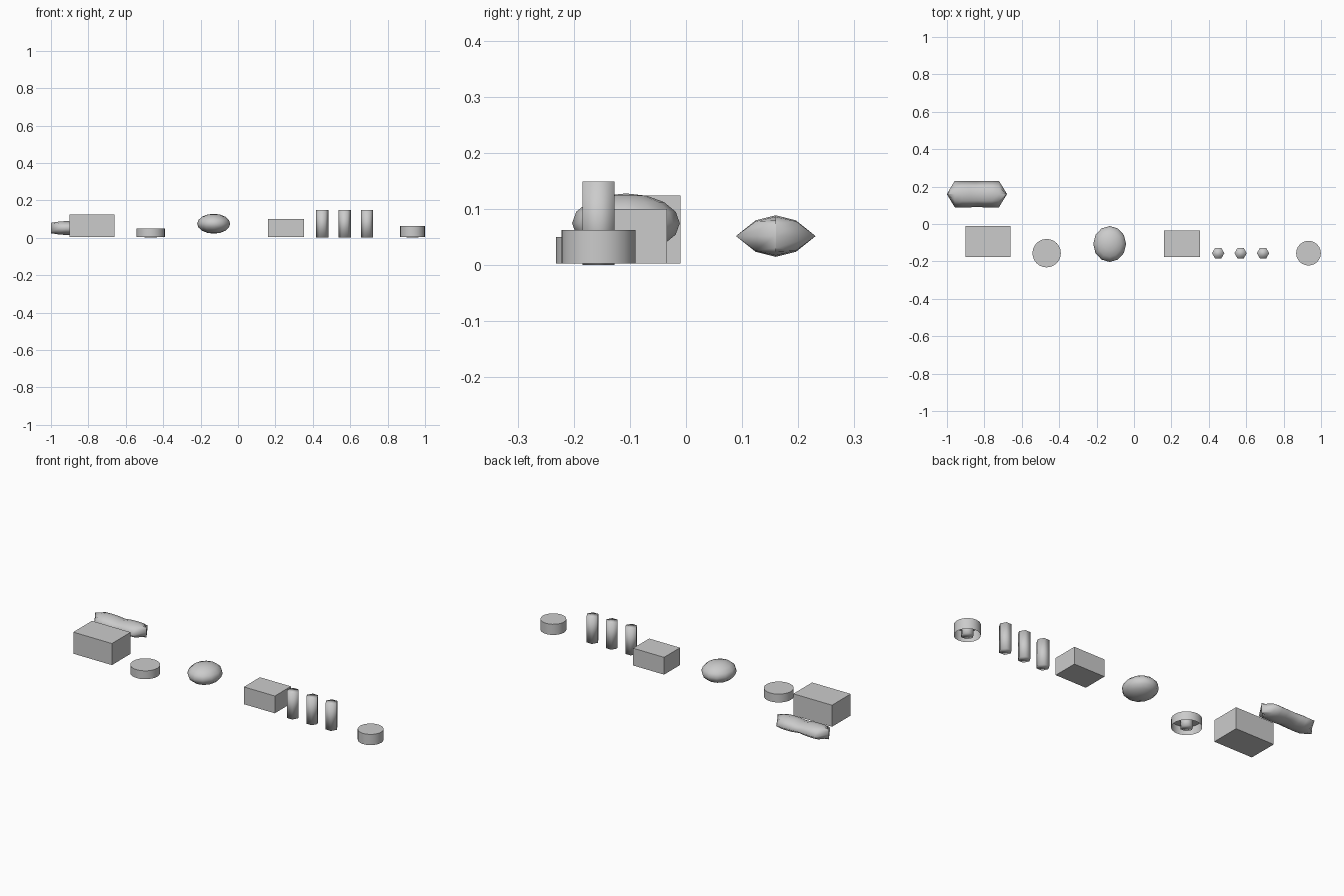
import bpy, bmesh, math
from mathutils import Matrix, Vector

if "Cube" in bpy.data.objects:
    bpy.data.objects.remove(bpy.data.objects["Cube"])


def finish(bm, name, smooth):
    bmesh.ops.recalc_face_normals(bm, faces=bm.faces)
    for f in bm.faces:
        f.smooth = smooth
    mesh = bpy.data.meshes.new(name)
    bm.to_mesh(mesh)
    bm.free()
    ob = bpy.data.objects.new(name, mesh)
    bpy.context.collection.objects.link(ob)
    return ob


def box(name, lo, hi):
    lo, hi = Vector(lo), Vector(hi)
    bm = bmesh.new()
    bmesh.ops.create_cube(bm, size=1)
    bm.transform(Matrix.Translation((lo + hi) / 2) @ Matrix.Diagonal((*(hi - lo), 1)))
    return finish(bm, name, False)


def post(name, x, y, r, z0, z1, sides, open_bottom=False):
    bm = bmesh.new()
    bmesh.ops.create_cone(bm, cap_ends=True, segments=sides, radius1=r, radius2=r, depth=z1 - z0)
    # turn so that a corner points along x
    bm.transform(Matrix.Translation((x, y, (z0 + z1) / 2)) @ Matrix.Rotation(math.pi / 2, 4, 'Z'))
    if open_bottom:
        bmesh.ops.delete(bm, geom=[f for f in bm.faces if f.normal.z < -0.9], context='FACES_ONLY')
    return finish(bm, name, True)


# Two plain blocks
box("large_block", (-0.90, -0.176, 0.003), (-0.66, -0.01, 0.124))
box("small_block", (0.16, -0.176, 0.003), (0.352, -0.034, 0.10))

# Round caps, open underneath, each with a six-sided stem
ROW = -0.156
for label, x, r, top in (("wide", -0.467, 0.076, 0.05), ("tall", 0.933, 0.066, 0.063)):
    post(label + "_cap", x, ROW, r, 0.003, top, 24, True)
    post(label + "_cap_stem", x, ROW, 0.033, 0.0, top - 0.0005, 6)

# Three six-sided posts
for i in range(3):
    post(f"post_{i + 1}", 0.45 + 0.12 * i, ROW, 0.033, 0.002, 0.149, 6)

# Low-poly pebble
bm = bmesh.new()
bmesh.ops.create_uvsphere(bm, u_segments=12, v_segments=8, radius=1)
bm.transform(Matrix.Translation((-0.13, -0.107, 0.075))
             @ Matrix.Diagonal((0.088, 0.096, 0.053, 1)) @ Matrix.Rotation(math.pi / 2, 4, 'Z'))
finish(bm, "pebble", True)

# Double pillow: lens sections along x, pinched in the middle
section = [(-0.071, 0), (-0.036, 0.028), (0, 0.037), (0.036, 0.028),
           (0.071, 0), (0.036, -0.028), (0, -0.037), (-0.036, -0.028)]
stations = [(-0.16, 0.02, 0.75), (-0.118, 1, 0.93), (-0.08, 1, 1), (-0.04, 1, 0.95), (0, 0.97, 0.78),
            (0.04, 1, 0.95), (0.08, 1, 1), (0.118, 1, 0.93), (0.16, 0.02, 0.75)]
bm = bmesh.new()
rings = [[bm.verts.new((-0.84 + dx, 0.16 + y * sy, 0.052 + z * sz)) for y, z in section]
         for dx, sy, sz in stations]
for a, b in zip(rings, rings[1:]):
    for i in range(8):
        j = (i + 1) % 8
        bm.faces.new((a[i], a[j], b[j], b[i]))
bm.faces.new(rings[0])
bm.faces.new(rings[-1])
finish(bm, "double_pillow", True)

# Keep crisp edges on the smooth parts
for ob in bpy.context.scene.objects:
    ob.select_set("cap" in ob.name and "stem" not in ob.name)
    if ob.select_get():
        bpy.context.view_layer.objects.active = ob
bpy.ops.object.shade_smooth_by_angle(angle=math.radians(40))
